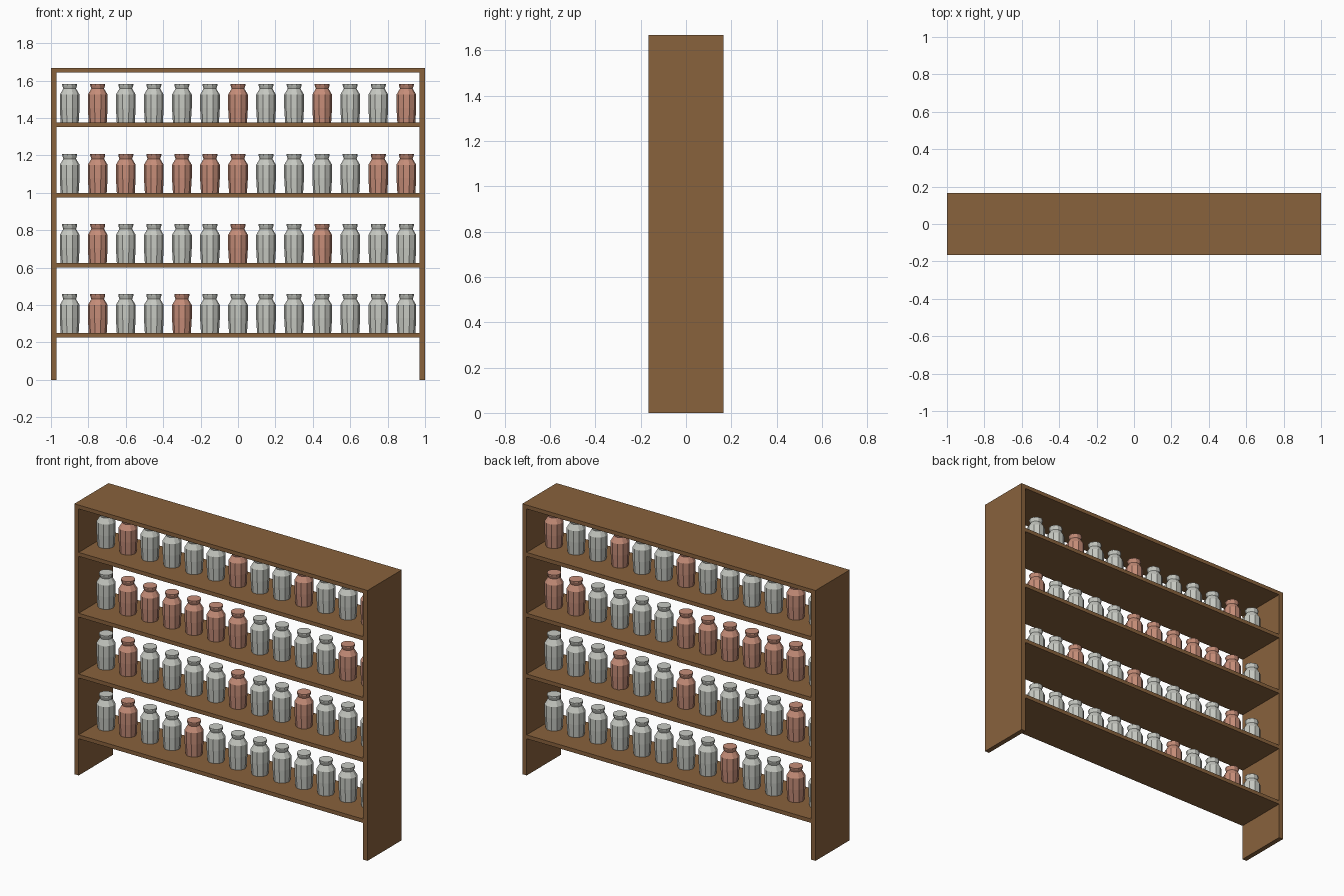
import bpy, math

if "Cube" in bpy.data.objects:
    bpy.data.objects.remove(bpy.data.objects["Cube"])

def material(name, rgb):
    m = bpy.data.materials.new(name)
    m.diffuse_color = (*rgb, 1)
    m.use_nodes = True
    m.node_tree.nodes["Principled BSDF"].inputs["Base Color"].default_value = m.diffuse_color
    return m

wood = material("brown_wood", (0.25, 0.122, 0.046))
grey = material("pale_grey", (0.57, 0.585, 0.54))
copper = material("copper", (0.57, 0.27, 0.19))

HEIGHT, DEPTH, BOARD, SHELF = 1.667, 0.333, 0.03, 0.024

def board(name, x0, x1, z0, z1):
    bpy.ops.mesh.primitive_cube_add(size=1, location=((x0 + x1) / 2, 0, (z0 + z1) / 2))
    o = bpy.context.object
    o.name = name
    o.scale = (x1 - x0, DEPTH, z1 - z0)
    bpy.ops.object.transform_apply(location=False, rotation=False, scale=True)
    o.data.materials.append(wood)

# Rack: two uprights, a top board and four shelves
board("left_upright", -1, -1 + BOARD, 0, HEIGHT - SHELF)
board("right_upright", 1 - BOARD, 1, 0, HEIGHT - SHELF)
board("top_board", -1, 1, HEIGHT - SHELF, HEIGHT)
shelf_tops = [0.25, 0.625, 1.0, 1.375]
for z in shelf_tops:
    board("shelf", -1 + BOARD, 1 - BOARD, z - SHELF, z)

# Jar: ten-sided lathe with a shoulder, narrow neck and flared lid
PROFILE = [(0.048, 0), (0.053, 0.08), (0.053, 0.15), (0.034, 0.182),
           (0.040, 0.2), (0.040, 0.208)]
SIDES = 10

def jar_mesh(name, mat):
    verts = [(r * math.cos(math.tau * i / SIDES), r * math.sin(math.tau * i / SIDES), z)
             for r, z in PROFILE for i in range(SIDES)]
    faces = [(k * SIDES + i, k * SIDES + (i + 1) % SIDES,
              (k + 1) * SIDES + (i + 1) % SIDES, (k + 1) * SIDES + i)
             for k in range(len(PROFILE) - 1) for i in range(SIDES)]
    faces.append(tuple(reversed(range(SIDES))))
    faces.append(tuple(range(len(verts) - SIDES, len(verts))))
    me = bpy.data.meshes.new(name)
    me.from_pydata(verts, [], faces)
    me.materials.append(mat)
    return me

grey_jar = jar_mesh("grey_jar", grey)
copper_jar = jar_mesh("copper_jar", copper)

# Jars on each shelf, with the places of the copper ones counted from the left
copper_places = [{1, 4}, {1, 6, 9}, {1, 2, 3, 4, 5, 6, 11, 12}, {1, 6, 9, 12}]
for z, places in zip(shelf_tops, copper_places):
    for i in range(13):
        me = copper_jar if i in places else grey_jar
        o = bpy.data.objects.new(me.name, me)
        o.location = (-0.9 + 0.15 * i, 0, z)
        bpy.context.collection.objects.link(o)
